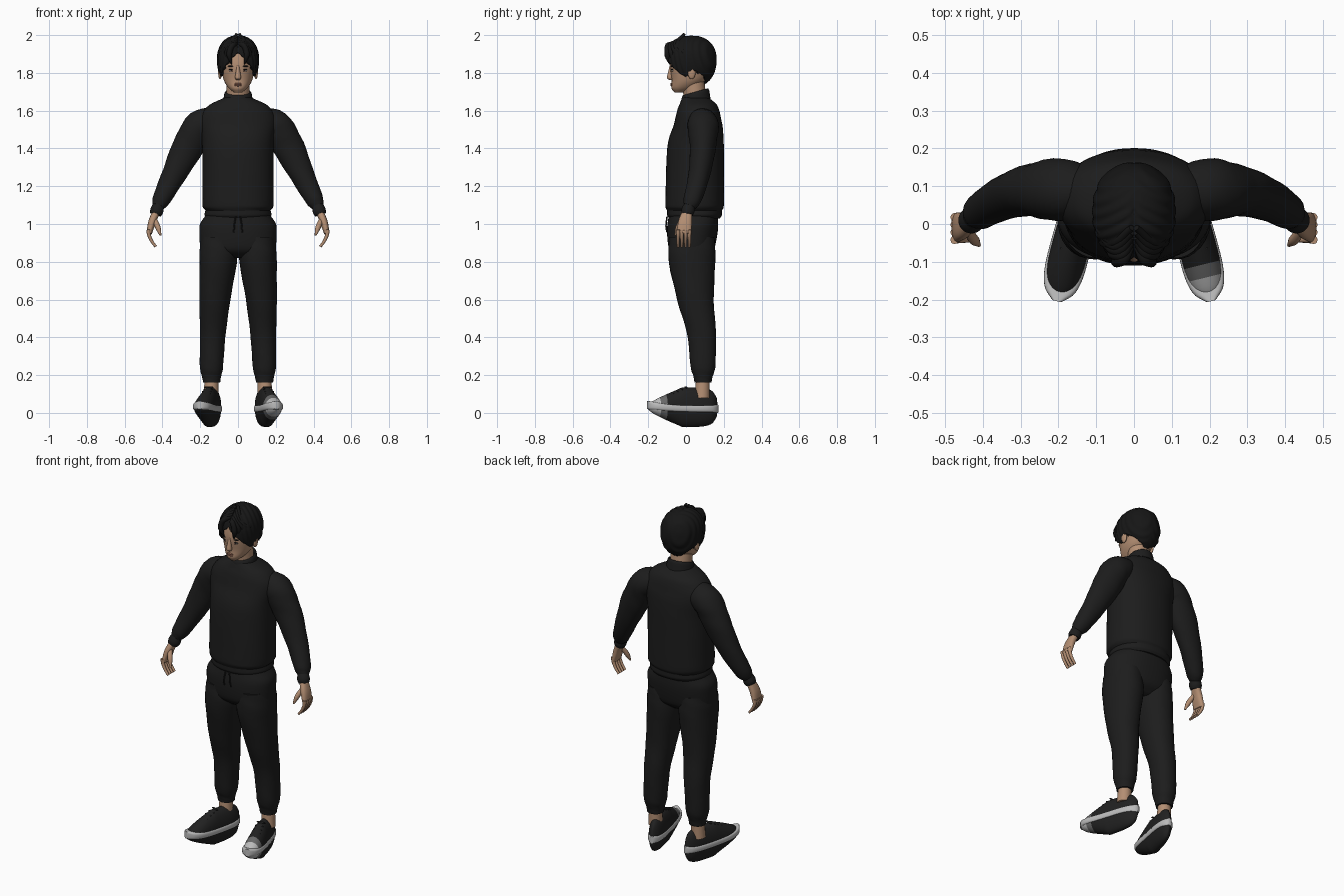
import bpy, bmesh, math
from mathutils import Vector, Matrix

cube = bpy.data.objects.get("Cube")
if cube:
    bpy.data.objects.remove(cube, do_unlink=True)


def material(name, *rgb):
    color = (*rgb, 1) if len(rgb) > 1 else (*rgb, *rgb, *rgb, 1)
    mat = bpy.data.materials.new(name)
    mat.use_nodes = True
    mat.diffuse_color = color
    shader = next(node for node in mat.node_tree.nodes if node.type == 'BSDF_PRINCIPLED')
    shader.inputs["Base Color"].default_value = color
    shader.inputs["Roughness"].default_value = .8
    return mat


SKIN = material("skin", .45, .27, .17)
CLOTH = material("black cloth", .012)
HAIR = material("black hair", .008)
CANVAS = material("black canvas", .015)
RUBBER = material("white rubber", .5)
GREY = material("grey rubber", .14)
LIPS = material("lips", .33, .15, .1)
EYE = material("eye white", .5, .45, .4)
IRIS = material("dark iris", .02, .01, .01)
X, Y, Z = Matrix.Identity(3)


def finish(name, bm, *materials):
    mesh = bpy.data.meshes.new(name)
    bm.to_mesh(mesh)
    bm.free()
    obj = bpy.data.objects.new(name, mesh)
    bpy.context.collection.objects.link(obj)
    for mat in materials:
        mesh.materials.append(mat)
    bpy.ops.object.select_all(action='DESELECT')
    obj.select_set(True)
    bpy.context.view_layer.objects.active = obj
    bpy.ops.object.shade_smooth_by_angle(angle=math.radians(50))
    return obj


def tangent(before, after):
    return 2 * before * after / (before + after) if before * after > 0 else 0


def spline(rows, steps):
    """Smooth curve through the rows that never overshoots them."""
    deltas = [[b - a for a, b in zip(row, following)] for row, following in zip(rows, rows[1:])]
    inner = [[tangent(a, b) for a, b in zip(d, e)] for d, e in zip(deltas, deltas[1:])]
    tangents = [deltas[0], *inner, deltas[-1]]
    result = []
    for row, delta, start, end in zip(rows, deltas, tangents, tangents[1:]):
        for step in range(steps):
            t = step / steps
            result.append([p + t * (m + t * (3 * d - 2 * m - n + t * (m + n - 2 * d)))
                           for p, d, m, n in zip(row, delta, start, end)])
    return result + [rows[-1]]


def signed_power(value, exponent):
    return math.copysign(abs(value) ** exponent, value)


def loft(name, rows, *materials, axis=Z, ref=Y, sides=32, steps=5, square=2, tilt=0, fold=0):
    """Skin rings (x, y, z, side radius, optional depth radius); without axis they follow the path."""
    rows = spline([(*row, row[-1])[:5] for row in rows], steps)
    bm = bmesh.new()
    rings = []
    for i, (*center, side_radius, depth_radius) in enumerate(rows):
        ahead, behind = rows[min(i + 1, len(rows) - 1)], rows[max(i - 1, 0)]
        along = axis or (Vector(ahead[:3]) - Vector(behind[:3])).normalized()
        across = ref.cross(along).normalized()
        depth = along.cross(across)
        ring = []
        for k in range(sides):
            angle = math.tau * k / sides
            crease = 1 + fold * math.sin(3 * angle + i) * math.sin(.7 * i)
            offset = crease * (across * side_radius * signed_power(math.cos(angle), 2 / square)
                               + depth * depth_radius * signed_power(math.sin(angle), 2 / square))
            ring.append(bm.verts.new(Vector(center) + offset + Z * tilt * offset.y))
        rings.append(ring)
    for low, high in zip(rings, rings[1:]):
        for k in range(sides):
            bm.faces.new((low[k - 1], low[k], high[k], high[k - 1]))
    bm.faces.new(reversed(rings[0]))
    bm.faces.new(rings[-1])
    return finish(name, bm, *materials)


def ball(name, location, size, mat):
    bm = bmesh.new()
    bmesh.ops.create_uvsphere(bm, u_segments=20, v_segments=12, radius=1,
                              matrix=Matrix.Translation(location) @ Matrix.Diagonal((*size, 1)))
    return finish(name, bm, mat)


def slice_at(z, half_width, front, back):
    return 0, (front + back) / 2, z, half_width, (back - front) / 2


def on_side(sign, *rows):
    return [(sign * x, *rest) for x, *rest in rows]


# Sweater body, ribbed hem and collar
loft("sweater", [slice_at(1.07, .17, -.1, .19), slice_at(1.1, .188, -.11, .2),
                 slice_at(1.4, .188, -.1, .2), slice_at(1.54, .205, -.06, .19),
                 slice_at(1.62, .165, -.04, .17), slice_at(1.67, .07, -.02, .12)],
     CLOTH, sides=56, square=2.2, fold=.006)
loft("hem", [slice_at(1.03, .165, -.09, .18), slice_at(1.05, .177, -.1, .19),
             slice_at(1.08, .17, -.1, .19)], CLOTH, sides=56, square=2.2)
loft("collar", [(0, .05, 1.64, .08), (0, .05, 1.69, .072), (0, .05, 1.7, .065), (0, .05, 1.68, .06)],
     CLOTH, tilt=.28)

# Trouser seat
loft("trouser_seat", [slice_at(.82, .15, -.04, .1), slice_at(.87, .2, -.09, .15),
                      slice_at(.98, .205, -.1, .17), slice_at(1.05, .17, -.09, .17)],
     CLOTH, sides=56, square=2.3)

# Neck, head and face
loft("neck", [(0, .06, 1.58, .06), (0, .035, 1.77, .06)], SKIN)
loft("head", [slice_at(1.695, .02, -.06, -.02), slice_at(1.72, .05, -.077, .05),
              slice_at(1.77, .078, -.076, .11), slice_at(1.85, .09, -.084, .14),
              slice_at(1.94, .07, -.06, .13), slice_at(1.97, .04, 0, .1)], SKIN, sides=40, square=2.15)
loft("nose", [(0, -.08, 1.763, .01), (0, -.085, 1.775, .016), (0, -.08, 1.84, .006)], SKIN, sides=16)
for lip, height in ("upper_lip", 1.742), ("lower_lip", 1.734):
    ball(lip, (0, -.077, height), (.02, .006, .005), LIPS)


# Hair cap: a rippled dome whose lower edge dips at the temples and the nape
def hair_edge(degrees):
    stops = (0, 72), (35, 100), (72, 127), (100, 112), (180, 156)
    for (a, low), (b, high) in zip(stops, stops[1:]):
        if degrees <= b:
            return math.radians(low + (high - low) * (degrees - a) / (b - a))


COLUMNS, LEVELS = 112, 44
bm = bmesh.new()
top = bm.verts.new((0, .03, 1.99))
grid = []
for i in range(COLUMNS):
    turn = math.tau * i / COLUMNS - math.pi
    edge = hair_edge(abs(math.degrees(turn)))
    column = []
    for j in range(LEVELS):
        polar = edge * (j + 1) / LEVELS
        way = Vector((math.sin(polar) * math.sin(turn), -math.sin(polar) * math.cos(turn), math.cos(polar)))
        way /= sum(abs(c) ** 2.2 for c in way) ** (1 / 2.2)
        x, y, z = way.x * .11, way.y * .132, way.z * (.128 if way.z > 0 else .148)
        strand = math.sin(190 * y + 120 * abs(x) + 50 * z) * min(1, abs(x) / .03)
        parting = math.exp(-(x / .01) ** 2) * max(0, .5 - way.y)
        swell = 1 + .018 * strand - .05 * parting
        column.append(bm.verts.new((x * swell, .03 + y * swell, 1.87 + z * min(swell, 1.01))))
    grid.append(column)
for i, column in enumerate(grid):
    before = grid[i - 1]
    bm.faces.new((before[0], column[0], top))
    for j in range(1, LEVELS):
        bm.faces.new((before[j - 1], before[j], column[j], column[j - 1]))
bmesh.ops.recalc_face_normals(bm, faces=bm.faces)
shell = finish("hair_cap", bm, HAIR).modifiers.new("thickness", 'SOLIDIFY')
shell.thickness = .016

for sign, side in (1, "left"), (-1, "right"):
    # Fringe locks sweeping out from the parting
    for k in range(5):
        out = k / 4
        back = .05 * out
        loft(f"{side}_fringe_lock_{k}", on_side(
            sign, (.006, back - .06, 1.955 + back, .008), (.03 + .02 * out, back - .096, 1.945, .015),
            (.046 + .045 * out, 2 * back - .1, 1.9, .015),
            (.034 + .06 * out, 3 * back - .086, 1.845 - back, .003)), HAIR, axis=None, sides=12)

    # Eyes, brows and ears
    ball(f"{side}_eye", (sign * .034, -.071, 1.812), (.014, .006, .006), EYE)
    ball(f"{side}_iris", (sign * .034, -.075, 1.812), (.006, .003, .006), IRIS)
    ball(f"{side}_upper_lash", (sign * .034, -.073, 1.818), (.016, .006, .003), HAIR)
    ball(f"{side}_brow", (sign * .036, -.075, 1.835), (.02, .007, .004), HAIR)
    ball(f"{side}_ear", (sign * .095, .03, 1.8), (.01, .02, .033), SKIN)

    # Sleeve and cuff
    loft(f"{side}_sleeve", on_side(
        sign, (.1, .08, 1.56, .06), (.2, .09, 1.52, .083), (.26, .09, 1.42, .083, .07),
        (.34, .07, 1.26, .064, .057), (.41, .03, 1.12, .045), (.425, .015, 1.09, .03)),
        CLOTH, axis=None, fold=.03)
    loft(f"{side}_cuff", on_side(
        sign, (.42, .02, 1.1, .03), (.43, .01, 1.07, .035), (.436, .007, 1.05, .03)),
        CLOTH, axis=None)

    # Hand with curled fingers
    loft(f"{side}_palm", on_side(
        sign, (.43, .01, 1.07, .02, .025), (.455, -.005, 1.01, .02, .036), (.47, -.01, .95, .014, .04)),
        SKIN, axis=None, square=2.4)
    for k in range(4):
        y = .02 * k - .042
        curl = [i / 4 for i in range(5)]
        loft(f"{side}_finger_{k}", on_side(
            sign, *((.475 - .04 * c * c, y, .97 - .09 * c, .011 - .004 * c) for c in curl)),
            SKIN, axis=None, sides=12)
    loft(f"{side}_thumb", on_side(
        sign, (.445, -.01, 1.03, .013), (.425, -.04, .985, .014), (.41, -.056, .94, .005)),
        SKIN, axis=None, sides=12)

    # Trouser leg gathered at the ankle, and its drawstring
    loft(f"{side}_trouser_leg", on_side(
        sign, (.14, .09, .16, .045), (.14, .09, .19, .05), (.14, .09, .24, .061, .065),
        (.134, .085, .4, .067, .075), (.123, .05, .6, .082, .097), (.104, .03, .83, .1, .125),
        (.104, .03, .93, .09, .12)), CLOTH, square=2.15, fold=.018)
    loft(f"{side}_drawstring", on_side(
        sign, (.022, -.1, .955, .004), (.02, -.106, .99, .004), (.012, -.1, 1.04, .004)), CLOTH, sides=8)
    loft(f"{side}_ankle", on_side(sign, (.143, .085, .08, .04), (.14, .09, .2, .035)), SKIN)

    # Shoe: built straight from heel to toe, then turned outwards
    sole_rows, upper_rows = [], []
    for i in range(17):
        t = i / 16
        taper = max(.2, math.sqrt(1 - (2 * t - 1) ** 4))
        y, width, spring = .19 - .385 * t, (.046 + .013 * t) * taper, .02 * t ** 4
        rise = (.03 + .075 * min(1, 2 - 2 * t)) * math.sqrt(taper)
        sole_rows.append((0, y, .022 + spring, width, .022))
        upper_rows.append((0, y * .97, .03, width * .92, rise))
    upper = loft(f"{side}_shoe_upper", upper_rows, CANVAS, GREY, RUBBER, axis=-Y, ref=Z, steps=2)
    if side == "left":
        for face in upper.data.polygons:
            face.material_index = (face.center.y < -.1) + (face.center.y < -.135)
    shoe = [upper, loft(f"{side}_sole", sole_rows, RUBBER, axis=-Y, ref=Z, steps=2, square=3.6)]
    for k in range(4):
        shoe.append(ball(f"{side}_lace_{k}", (0, .015 - .024 * k, .135 - .011 * k), (.026, .006, .006), CANVAS))
    for part in shoe:
        part.location = sign * .157, -.015, 0
        part.rotation_euler.z = sign * math.radians(14)
